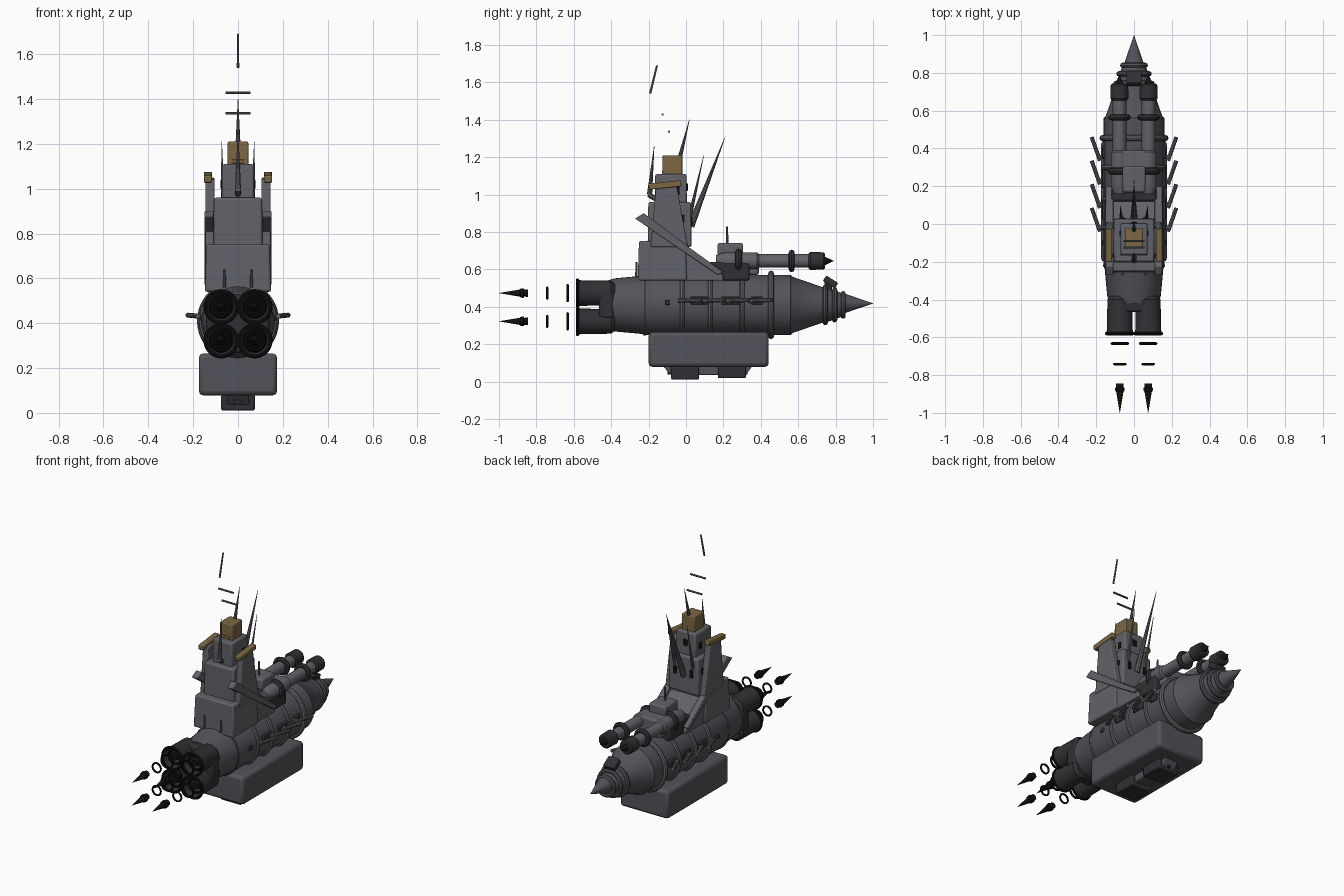
import bpy, bmesh, math
from mathutils import Vector, Matrix

if "Cube" in bpy.data.objects:
    bpy.data.objects.remove(bpy.data.objects["Cube"])


def mat(name, r, g, b):
    m = bpy.data.materials.new(name)
    m.diffuse_color = (r, g, b, 1)
    m.use_nodes = True
    m.node_tree.nodes["Principled BSDF"].inputs["Base Color"].default_value = m.diffuse_color
    return m


HULL = mat("hull_grey", .085, .087, .1)
LIGHT = mat("light_grey", .12, .122, .138)
DARK = mat("dark_grey", .03, .03, .035)
BLACK = mat("soot_black", .006, .006, .007)
BRASS = mat("brass", .2, .135, .055)
CZ = .41  # hull axis height


def finish(name, bm, m, bevel=0, smooth=True):
    bmesh.ops.recalc_face_normals(bm, faces=bm.faces)
    me = bpy.data.meshes.new(name)
    bm.to_mesh(me)
    bm.free()
    me.materials.append(m)
    o = bpy.data.objects.new(name, me)
    bpy.context.collection.objects.link(o)
    if bevel:
        b = o.modifiers.new("bevel", 'BEVEL')
        b.width, b.segments, b.limit_method = bevel, 2, 'ANGLE'
    if smooth:
        bpy.ops.object.select_all(action='DESELECT')
        o.select_set(True)
        bpy.context.view_layer.objects.active = o
        bpy.ops.object.shade_smooth_by_angle(angle=math.radians(35))
    return o


def box(name, x, y, z, m, bevel=.008, taper=1.0, tilt=0):
    """Box from (min, max) ranges, top narrowed by taper, tilted about x."""
    bm = bmesh.new()
    bmesh.ops.create_cube(bm, size=1)
    for v in bm.verts:
        if v.co.z > 0:
            v.co.x *= taper
            v.co.y *= taper
        v.co = Vector((v.co.x * (x[1] - x[0]), v.co.y * (y[1] - y[0]), v.co.z * (z[1] - z[0])))
    bmesh.ops.rotate(bm, verts=bm.verts, matrix=Matrix.Rotation(math.radians(tilt), 3, 'X'))
    bmesh.ops.translate(bm, verts=bm.verts, vec=(sum(x) / 2, sum(y) / 2, sum(z) / 2))
    return finish(name, bm, m, bevel)


def prism(name, prof, x0, x1, m, bevel=.006):
    """Side profile of (y, z) points extruded across x."""
    bm = bmesh.new()
    f = bm.faces.new([bm.verts.new((x0, y, z)) for y, z in prof])
    r = bmesh.ops.extrude_face_region(bm, geom=[f])
    vs = [g for g in r['geom'] if isinstance(g, bmesh.types.BMVert)]
    bmesh.ops.translate(bm, verts=vs, vec=(x1 - x0, 0, 0))
    return finish(name, bm, m, bevel)


def lathe(name, prof, x, z, m, n=32, closed=False):
    """(y, radius) profile spun round an axis parallel to y."""
    bm = bmesh.new()
    rings = [[bm.verts.new((x + r * math.cos(2 * math.pi * i / n), y, z + r * math.sin(2 * math.pi * i / n)))
              for i in range(n)] for y, r in prof]
    pairs = list(zip(rings, rings[1:])) + ([(rings[-1], rings[0])] if closed else [])
    for a, b in pairs:
        for i in range(n):
            bm.faces.new((a[i], a[(i + 1) % n], b[(i + 1) % n], b[i]))
    if not closed:
        bm.faces.new(rings[0])
        bm.faces.new(rings[-1])
    bmesh.ops.remove_doubles(bm, verts=bm.verts, dist=1e-5)
    return finish(name, bm, m)


def ring(name, y, R, r, x, z, m, n=32):
    prof = [(y + r * math.sin(a * math.pi / 4), R + r * math.cos(a * math.pi / 4)) for a in range(8)]
    return lathe(name, prof, x, z, m, n, True)


def rod(name, p, q, r0, r1, m, n=10):
    p, q = Vector(p), Vector(q)
    bm = bmesh.new()
    bmesh.ops.create_cone(bm, cap_ends=True, segments=n, radius1=r0, radius2=r1, depth=(q - p).length)
    rot = (q - p).to_track_quat('Z', 'Y').to_matrix().to_4x4()
    bm.transform(Matrix.Translation((p + q) / 2) @ rot)
    return finish(name, bm, m)


# hull and pointed nose
lathe("hull", [(-.42, .13), (-.38, .142), (-.24, .155), (-.22, .161), (.56, .161), (.57, .15), (.73, .095),
               (.76, .09), (.8, .075), (.84, .06)], 0, CZ, HULL, 40)
lathe("nose_cone", [(.84, .055), (1.0, .0005)], 0, CZ + .008, HULL)
for i, (y, R) in enumerate([(.745, .095), (.795, .08), (.84, .06)]):
    ring(f"nose_ring_{i}", y, R, .014, 0, CZ, HULL)
for i, y in enumerate([-.02, .13, .3]):
    ring(f"hull_band_{i}", y, .162, .013, 0, CZ, LIGHT, 40)
ring("front_hull_band", .455, .167, .016, 0, CZ, LIGHT, 40)
ring("rear_hull_band", -.22, .156, .009, 0, CZ, HULL, 40)
box("nose_sensor", (-.04, .04), (.735, .81), (.515, .55), DARK, .005, tilt=-32)
box("nose_sensor_neck", (-.025, .025), (.74, .78), (.47, .53), DARK, .004)

# side ports, rails and swept rods
for s, side in ((-1, "left"), (1, "right")):
    for i, y in enumerate([-.1, .055, .09, .22, .26, .38]):
        w = .013 if i == 0 else .03
        xs = sorted((s * .14, s * .17))
        box(f"{side}_port_{i}", xs, (y - w, y + w), (.412, .455) if i else (.41, .436), DARK, .004)
    for i, y in enumerate([-.04, .085, .21, .335]):
        rod(f"{side}_swept_rod_{i}", (s * .18, y, .432), (s * .224, y + .125, .436), .011, .011, LIGHT)
        rod(f"{side}_rod_mount_{i}", (s * .145, y + .02, .432), (s * .195, y + .02, .432), .012, .012, LIGHT)

# engine cluster with exhaust pieces
box("engine_mount", (-.14, .14), (-.465, -.385), (.335, .49), DARK, .015)
box("engine_spine", (-.07, .07), (-.465, -.385), (.27, .53), DARK, .012)
for x in (-.075, .075):
    for z in (.322, .473):
        t = f"{'left' if x < 0 else 'right'}_{'lower' if z < .4 else 'upper'}"
        lathe("engine_" + t, [(-.38, .05), (-.4, .066), (-.56, .068), (-.585, .075), (-.585, .062),
                              (-.5, .045), (-.5, .0005)], x, z, DARK)
        ring("engine_lip_" + t, -.58, .07, .009, x, z, BLACK)
        ring("engine_inner_ring_" + t, -.55, .045, .008, x, z, BLACK, 24)
        lathe("engine_core_" + t, [(-.49, .03), (-.56, .022), (-.56, .0005)], x, z, BLACK, 20)
        ring("exhaust_ring_large_" + t, -.633, .042, .007, x, z, BLACK, 24)
        ring("exhaust_ring_small_" + t, -.742, .03, .006, x, z, BLACK, 24)
        lathe("exhaust_dart_" + t, [(-.845, .0005), (-.845, .02), (-.865, .019), (-.868, .026), (-.885, .024),
                                    (-.888, .019), (-1.0, .0005)], x, z, BLACK, 12)

# keel tank and belly hatches
box("keel", (-.175, .175), (-.2, .442), (.078, .265), HULL, .02)
prism("belly_plate", [(-.13, .09), (-.08, .035), (.32, .035), (.36, .09)], -.05, .05, HULL)
box("rear_belly_hatch", (-.075, .075), (-.08, .07), (.01, .08), DARK, .008)
box("front_belly_hatch", (-.075, .075), (.17, .32), (.018, .082), DARK, .008)
rod("belly_pipe", (0, -.1, .055), (0, .33, .055), .017, .017, DARK, 16)

# bridge tower
box("bridge_base", (-.148, .148), (-.258, .005), (.54, .752), LIGHT, .01, .95)
prism("bridge_front_slope", [(-.05, .54), (-.05, .73), (-.02, .715), (.2, .57), (.2, .54)], -.135, .135, LIGHT)
box("tower_middle", (-.11, .11), (-.205, .03), (.72, .96), LIGHT, .01, .97)
box("tower_upper", (-.073, .073), (-.167, .005), (.94, 1.11), LIGHT, .01, .97)
box("tower_cap", (-.046, .046), (-.125, -.02), (1.1, 1.21), BRASS, .006)
box("tower_cap_slot", (-.03, .03), (-.128, -.1), (1.112, 1.13), BRASS, .003)
for s, side in ((-1, "left"), (1, "right")):
    a, b = sorted((s * .105, s * .146))
    prism(f"{side}_tower_plate", [(-.19, .72), (-.16, 1.04), (-.05, 1.05), (.01, .72)], a, b, LIGHT)
    box(f"{side}_brass_fin", sorted((s * .116, s * .152)), (-.2, -.025), (1.035, 1.067), BRASS, .005, tilt=6)
    prism(f"{side}_diagonal_brace", [(-.272, .872), (-.225, .9), (.02, .715), (.2, .585), (.17, .57), (0, .685)],
          *sorted((s * .108, s * .15)), LIGHT, .004)
    box(f"{side}_tower_window", sorted((s * .09, s * .113)), (-.028, -.008), (.85, .89), BLACK, .002)
    box(f"{side}_upper_window", sorted((s * .06, s * .077)), (-.06, -.035), (1.0, 1.04), BLACK, .002)
    rod(f"{side}_rear_post", (s * .06, -.265, .56), (s * .06, -.265, .64), .007, .005, LIGHT)
    rod(f"{side}_front_spike", (s * .065, .015, .86), (s * .073, .095, 1.21), .012, .001, LIGHT)
    box(f"{side}_front_window", (s * .06 - .012, s * .06 + .012), (.015, .034), (.83, .88), BLACK, .002)
box("middle_front_window", (-.015, .015), (-.01, .01), (1.02, 1.06), BLACK, .002)

# centre line spikes and floating antenna pieces
rod("main_front_spike", (0, .025, .83), (0, .21, 1.31), .02, .001, LIGHT)
rod("rear_spike", (0, -.195, 1.0), (0, -.17, 1.26), .014, .001, LIGHT)
rod("rear_spike_mount", (0, -.15, .97), (0, -.2, 1.0), .014, .014, LIGHT)
rod("top_spike", (0, -.035, 1.19), (0, .018, 1.4), .012, .001, LIGHT)
rod("antenna_bar_low", (-.055, -.09, 1.336), (.055, -.09, 1.336), .006, .006, LIGHT)
rod("antenna_bar_high", (-.055, -.125, 1.428), (.055, -.125, 1.428), .006, .006, LIGHT)
rod("antenna_tip", (0, -.192, 1.54), (0, -.155, 1.69), .006, .005, LIGHT)

# gun turret with twin barrels
box("turret_base", (-.12, .12), (.12, .34), (.54, .64), DARK, .012)
box("turret_front", (-.085, .085), (.23, .39), (.57, .685), LIGHT, .012)
box("turret_top", (-.06, .06), (.168, .305), (.67, .74), LIGHT, .01)
rod("turret_antenna", (0, .22, .73), (0, .22, .83), .007, .005, LIGHT)
for s, side in ((-1, "left"), (1, "right")):
    x, z = s * .077, .645
    lathe(f"{side}_barrel", [(.16, .03), (.2, .045), (.38, .045), (.39, .036), (.68, .036)], x, z, LIGHT, 24)
    ring(f"{side}_barrel_rear_ring", .28, .045, .019, x, z, DARK, 24)
    ring(f"{side}_barrel_front_ring", .565, .044, .016, x, z, DARK, 24)
    lathe(f"{side}_muzzle", [(.655, .04), (.665, .048), (.735, .046), (.743, .038)], x, z, DARK, 24)
    lathe(f"{side}_muzzle_tip", [(.74, .024), (.79, .0005)], x, z, BLACK, 16)
